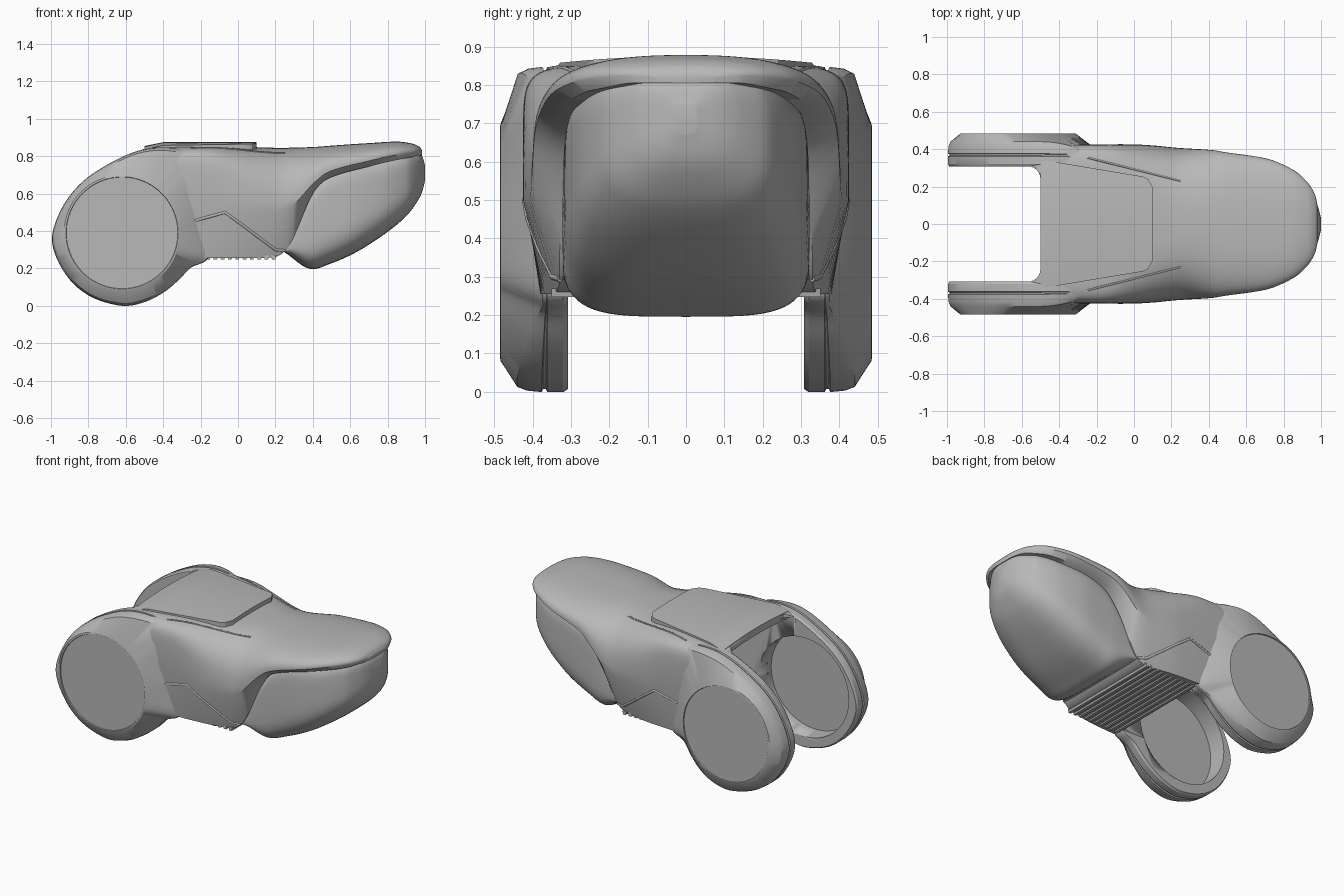
import bpy, bmesh, math
from mathutils import Vector

if "Cube" in bpy.data.objects:
    bpy.data.objects.remove(bpy.data.objects["Cube"])

grey = bpy.data.materials.new("matte_grey")
grey.use_nodes = True
grey.diffuse_color = (0.48, 0.48, 0.48, 1)
grey.node_tree.nodes["Principled BSDF"].inputs["Base Color"].default_value = grey.diffuse_color


def finish(name, bm, angle=30):
    bmesh.ops.recalc_face_normals(bm, faces=bm.faces)
    mesh = bpy.data.meshes.new(name)
    bm.to_mesh(mesh)
    bm.free()
    mesh.materials.append(grey)
    ob = bpy.data.objects.new(name, mesh)
    bpy.context.collection.objects.link(ob)
    bpy.ops.object.select_all(action='DESELECT')
    ob.select_set(True)
    bpy.context.view_layer.objects.active = ob
    bpy.ops.object.shade_smooth_by_angle(angle=math.radians(angle))
    return ob


def loft(name, rings, angle=30):
    """Skin a list of closed rings and cap both ends."""
    bm = bmesh.new()
    rows = [[bm.verts.new(p) for p in ring] for ring in rings]
    n = len(rows[0])
    for a, b in zip(rows, rows[1:]):
        for i in range(n):
            j = (i + 1) % n
            bm.faces.new((a[i], a[j], b[j], b[i]))
    bm.faces.new(rows[0])
    bm.faces.new(rows[-1])
    return finish(name, bm, angle)


def lookup(table, x):
    """Smooth interpolation of table rows without overshoot."""
    k = 0
    while k < len(table) - 2 and x > table[k + 1][0]:
        k += 1

    def secant(i, c):
        return (table[i + 1][c] - table[i][c]) / (table[i + 1][0] - table[i][0])

    def slope(i, c):
        if i == 0 or i == len(table) - 1:
            return secant(min(i, len(table) - 2), c)
        p, q = secant(i - 1, c), secant(i, c)
        return 2 * p * q / (p + q) if p * q > 0 else 0

    h = table[k + 1][0] - table[k][0]
    t = (x - table[k][0]) / h
    out = []
    for c in range(1, len(table[0])):
        p, q = table[k][c], table[k + 1][c]
        s = t * t * (3 - 2 * t)
        out.append(p + (q - p) * s + h * (t * (1 - t) ** 2 * slope(k, c) - t * t * (1 - t) * slope(k + 1, c)))
    return out


def power(v, p):
    return math.copysign(abs(v) ** p, v)


def stations(a, b, n):
    return [a + (b - a) * math.sin(i / n * math.pi / 2) for i in range(n + 1)]


# Shell: x, top, roundness, widest half width, its z, edge half width, edge z
SHELL = [
    (-.62, .79, 8, .42, .55, .38, .26), (-.45, .85, 8, .425, .58, .38, .26),
    (-.2, .852, 8, .425, .55, .38, .255), (0, .85, 4.5, .425, .5, .37, .255),
    (.1, .848, 3.4, .42, .5, .355, .255), (.2, .845, 2.9, .41, .5, .338, .26),
    (.25, .845, 2.7, .406, .51, .33, .29), (.42, .85, 2.5, .395, .67, .328, .63),
    (.48, .855, 2.5, .385, .715, .328, .68), (.7, .87, 2.4, .352, .775, .312, .745),
    (.85, .878, 2.4, .29, .808, .265, .78), (.93, .868, 2.4, .22, .82, .2, .795),
    (.97, .85, 2.3, .15, .825, .135, .805), (.985, .83, 2.3, .08, .82, .07, .805)]


def shell_ring(x):
    top, n, yr, zr, ye, ze = lookup(SHELL, x)
    ring = [(x, ye, ze)]
    for i in range(49):
        a = math.pi * i / 48
        ring.append((x, yr * power(math.cos(a), 2 / n), zr + (top - zr) * power(max(math.sin(a), 0), 2 / n)))
    return ring + [(x, -ye, ze)]


def shell_top(x, y):
    top, n, yr, zr, ye, ze = lookup(SHELL, x)
    return zr + (top - zr) * (1 - (abs(y) / yr) ** n) ** (1 / n)


def shell_side(x, z):
    top, n, yr, zr, ye, ze = lookup(SHELL, x)
    return ye + (yr - ye) * (z - ze) / (zr - ze)


shell = loft("main_shell", [shell_ring(x) for x in stations(-.62, .985, 70)], 40)

# Visor: x, half width, top, bottom; square shouldered above, rounder below
VISOR = [
    (.25, .322, .31, .285), (.4, .322, .63, .195), (.48, .32, .72, .22), (.6, .315, .775, .27),
    (.75, .288, .8, .36), (.9, .22, .825, .48), (.96, .145, .82, .56),
    (.985, .09, .8, .61), (1, .03, .75, .67)]
rings = []
for x in stations(.25, 1, 50):
    w, top, low = lookup(VISOR, x)
    ring = []
    for i in range(64):
        a = math.tau * i / 64
        soften = max(0, x - .45) * .35
        p = (.28 if math.sin(a) > 0 else .5) + soften
        ring.append((x, w * power(math.cos(a), p), (top + low) / 2 + (top - low) / 2 * power(math.sin(a), p)))
    rings.append(ring)
loft("visor", rings, 40)

# Ear pods: side outline blended out to a round disc
OUTLINE = [
    (-.2, .78), (-.3, .835), (-.45, .845), (-.6, .805), (-.8, .69), (-.92, .56),
    (-.99, .4), (-.98, .28), (-.9, .14), (-.78, .045), (-.62, 0), (-.5, .02),
    (-.4, .07), (-.32, .135), (-.25, .205), (-.16, .255), (-.17, .4), (-.18, .6)]
CX, CZ = -.62, .39
outline = []
for i in range(len(OUTLINE)):
    p = [Vector(OUTLINE[(i + k - 1) % len(OUTLINE)]) for k in range(4)]
    for k in range(5):
        t = k / 5
        outline.append(p[1] + .5 * t * (p[2] - p[0] + t * (2 * p[0] - 5 * p[1] + 4 * p[2] - p[3]
                       + t * (3 * (p[1] - p[2]) + p[3] - p[0]))))


def pod_ring(s, y, scale):
    """Outline ring, sunk into the flank towards the front."""
    ring = []
    for p in outline:
        sink = min(max((p.x + .5) / .28, 0), 1) ** 2 * max(y - .36, 0) * .75
        ring.append((CX + (p.x - CX) * scale, s * (y - sink), CZ + (p.y - CZ) * scale))
    return ring


def disc_ring(y, r):
    c = Vector((CX, CZ))
    pts = [c + (p - c).normalized() * r for p in outline]
    return [(p.x, y, p.y) for p in pts]


def cutter(name, bm, targets):
    ob = finish(name, bm)
    ob.hide_render = True
    ob.hide_set(True)
    ob.display_type = 'WIRE'
    for target in targets:
        mod = target.modifiers.new(name, 'BOOLEAN')
        mod.operation = 'DIFFERENCE'
        mod.object = ob


def prism(points, half):
    """Side profile extruded across the width."""
    bm = bmesh.new()
    face = bm.faces.new([bm.verts.new((x, -half, z)) for x, z in points])
    new = bmesh.ops.extrude_face_region(bm, geom=[face])["geom"]
    bmesh.ops.translate(bm, vec=(0, 2 * half, 0), verts=[v for v in new if isinstance(v, bmesh.types.BMVert)])
    return bm


def tube(name, points, radius):
    curve = bpy.data.curves.new(name, 'CURVE')
    curve.dimensions = '3D'
    curve.bevel_depth = radius
    curve.bevel_resolution = 2
    curve.use_fill_caps = True
    line = curve.splines.new('POLY')
    line.points.add(len(points) - 1)
    for target, p in zip(line.points, points):
        target.co = (*p, 1)
    curve.materials.append(grey)
    bpy.context.collection.objects.link(bpy.data.objects.new(name, curve))


for side, s in (("left", 1), ("right", -1)):
    # y level and outline scale, with a groove round the rim
    levels = [(.308, .98), (.32, 1), (.362, 1), (.365, .98), (.373, .98), (.376, 1), (.415, .99), (.44, .965)]
    rings = [pod_ring(s, y, k) for y, k in levels]
    rings += [disc_ring(s * y, r) for y, r in ((.483, .31), (.485, .3), (.479, .298))]
    pod = loft("ear_pod_" + side, rings)
    cup = bmesh.new()
    bmesh.ops.create_cone(cup, cap_ends=True, segments=64, radius1=.315, radius2=.315, depth=.16)
    for v in cup.verts:
        v.co = (CX + v.co.x, s * (.345 + v.co.z), CZ + v.co.y)
    cutter("cup_cutter_" + side, cup, [pod, shell])

    # Raised crease on the flank and seam on the roof
    crease = [(x, s * (shell_side(x, z) - .004), z) for x, z in
              ((-.26, .35), (-.25, .45), (-.16, .475), (-.07, .5), (0, .45), (.1, .375), (.2, .3), (.25, .295))]
    tube("flank_crease_" + side, crease, .009)
    seam = []
    for i in range(13):
        x = -.25 + .5 * i / 12
        y = .355 - .125 * i / 12
        seam.append((x, s * y, shell_top(x, y)))
    tube("roof_seam_" + side, seam, .005)

# Hollow under the roof, and the rounded notch between the pods
cutter("cavity_cutter", prism([(-.8, -.1), (-.18, -.1), (-.18, .29), (.15, .32), (.2, .5),
                               (.1, .78), (-.4, .815), (-.8, .815)], .306), [shell])
notch = bmesh.new()
bmesh.ops.create_cube(notch, size=1)
for v in notch.verts:
    v.co = (-.75 + v.co.x * .5, v.co.y * .62, .5 + v.co.z * 2)
upright = [e for e in notch.edges if abs(e.verts[0].co.z - e.verts[1].co.z) > 1]
bmesh.ops.bevel(notch, geom=upright, offset=.07, segments=6, affect='EDGES', profile=.5)
cutter("notch_cutter", notch, [shell])

# Raised roof panel following the crown, with rounded front corners
rings = []
for i in range(25):
    x = -.5 + .6 * i / 24
    w = .345 - .1 * (i / 24) - .05 * max(0, (x - .04) / .06) ** 3
    crown = .875 - .02 * max(0, (-.4 - x) / .1)
    ys = [w * (k / 10 - 1) for k in range(21)]
    rings.append([(x, y, crown - .16 * y * y) for y in ys] + [(x, y, crown - .045 - .16 * y * y) for y in ys[::-1]])
loft("roof_panel", rings)

# Ribs across the underside
for i in range(10):
    x = -.16 + .039 * i
    loft(f"underside_rib_{i + 1}", [[(x + dx, y, z) for dx, z in
         ((-.014, .27), (-.009, .247), (.009, .247), (.014, .27))] for y in (-.35, .35)])
